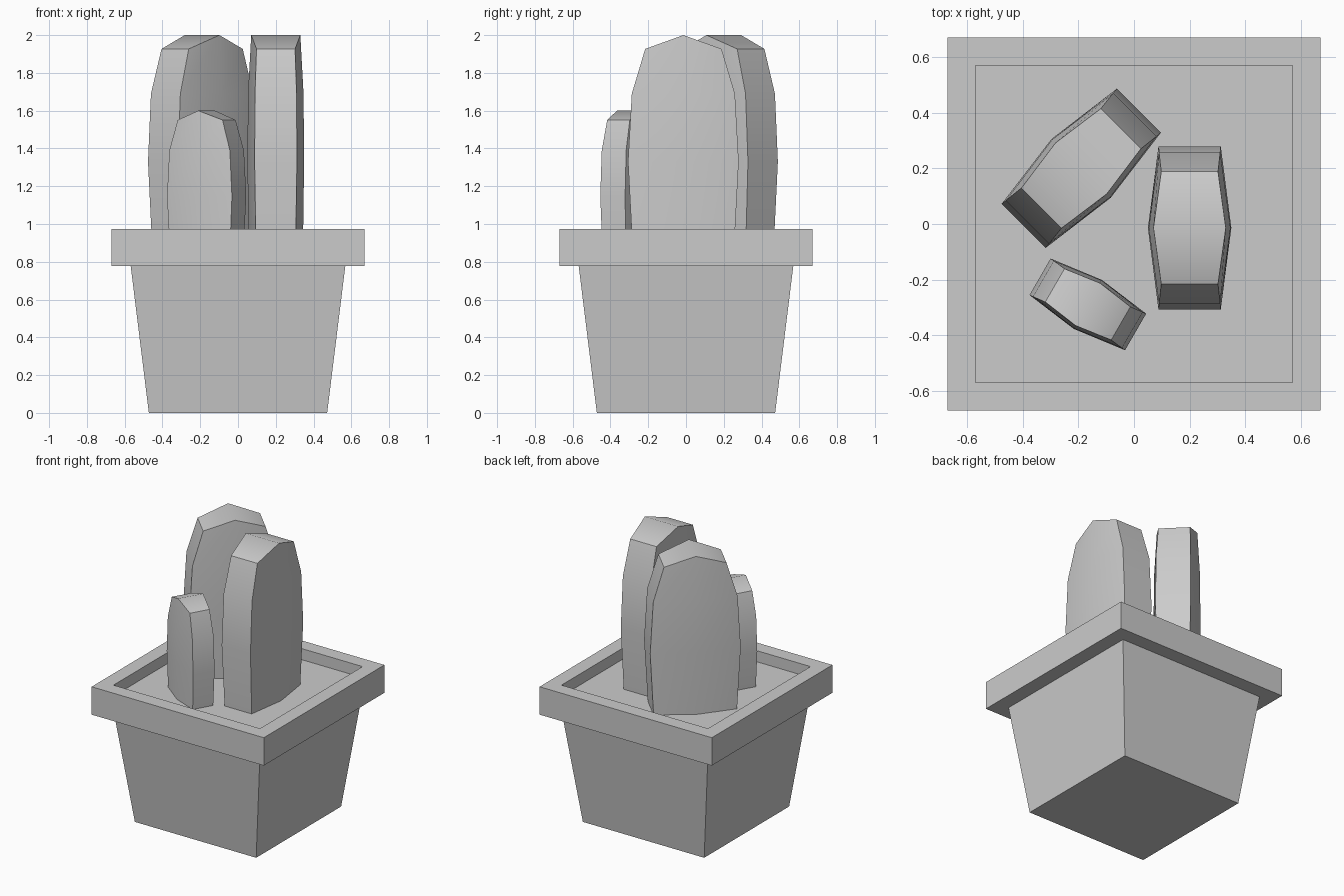
import bpy, bmesh, math

cube = bpy.data.objects.get("Cube")
if cube:
    bpy.data.objects.remove(cube, do_unlink=True)

grey = bpy.data.materials.new("plain_grey")
grey.use_nodes = True
grey.diffuse_color = (0.6, 0.6, 0.6, 1)
grey.node_tree.nodes["Principled BSDF"].inputs["Base Color"].default_value = (0.6, 0.6, 0.6, 1)


def lofted(name, rings):
    """Join closed rings of points from bottom to top, capping both ends."""
    bm = bmesh.new()
    loops = [[bm.verts.new(p) for p in ring] for ring in rings]
    n = len(loops[0])
    for low, high in zip(loops, loops[1:]):
        for i in range(n):
            j = (i + 1) % n
            bm.faces.new((low[i], low[j], high[j], high[i]))
    bm.faces.new(loops[0][::-1])
    top = loops[-1]
    if n == 4:
        bm.faces.new(top)
    else:
        # roof of two slopes meeting at the middle ridge
        bm.faces.new((top[0], top[1], top[2], top[5]))
        bm.faces.new((top[5], top[2], top[3], top[4]))
    bmesh.ops.recalc_face_normals(bm, faces=bm.faces)
    mesh = bpy.data.meshes.new(name)
    bm.to_mesh(mesh)
    bm.free()
    mesh.materials.append(grey)
    obj = bpy.data.objects.new(name, mesh)
    bpy.context.collection.objects.link(obj)
    return obj


def square(half, z):
    return [(-half, -half, z), (half, -half, z), (half, half, z), (-half, half, z)]


def pad_ring(length, end, middle, z, ridge=0):
    """Six-sided section, widest in the middle of its length."""
    return [(-end, -length, z), (end, -length, z), (middle, 0, z + ridge),
            (end, length, z), (-end, length, z), (-middle, 0, z + ridge)]


# Tapered square pot with an overhanging rim and a recessed soil surface
SOIL = 0.895
lofted("pot", [square(0.472, 0), square(0.568, 0.777), square(0.67, 0.777),
               square(0.67, 0.973), square(0.57, 0.973), square(0.57, SOIL)])

# Cactus pads, measured down from the peak; their feet are buried in the soil
pad = [pad_ring(0.266, 0.104, 0.143, -1.18),
       pad_ring(0.293, 0.112, 0.15, -0.67),
       pad_ring(0.273, 0.110, 0.147, -0.31),
       pad_ring(0.202, 0.102, 0.13, -0.073, ridge=0.073)]

for name, place, turn, size in (
        ("side_cactus", (0.2, -0.014, 2.0), 0, 1),
        ("back_cactus", (-0.19, 0.2, 2.0), -45, 1),
        ("small_cactus", (-0.166, -0.289, 1.6), 60, 0.677)):
    cactus = lofted(name, pad)
    cactus.location = place
    cactus.rotation_euler.z = math.radians(turn)
    cactus.scale = (size, size, size)
    bpy.ops.object.select_all(action='DESELECT')
    cactus.select_set(True)
    bpy.context.view_layer.objects.active = cactus
    bpy.ops.object.shade_smooth_by_angle(angle=math.radians(45))
